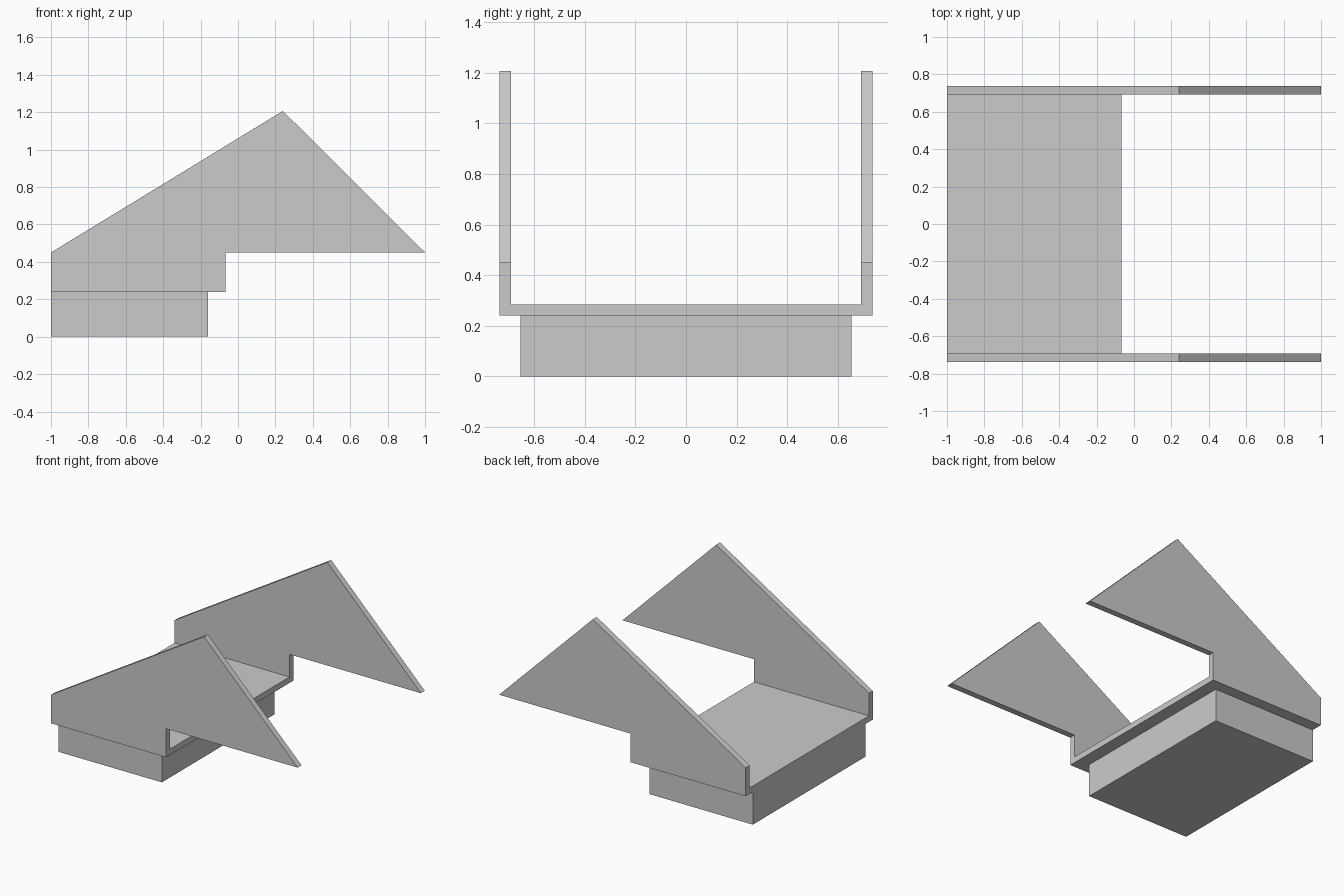
import bpy

if "Cube" in bpy.data.objects:
    bpy.data.objects.remove(bpy.data.objects["Cube"])

# Shared dimensions
BACK = -1.0
BASE_TOP = 0.24
OUTER, INNER = 0.737, 0.692


def extrude_profile(name, profile, y0, y1):
    """Solid made from an x-z outline (counter-clockwise seen from the front)."""
    n = len(profile)
    verts = [(x, y, z) for y in (y0, y1) for x, z in profile]
    faces = [tuple(range(n)), tuple(reversed(range(n, 2 * n)))]
    for i in range(n):
        j = (i + 1) % n
        faces.append((i, i + n, j + n, j))
    mesh = bpy.data.meshes.new(name)
    mesh.from_pydata(verts, [], faces)
    obj = bpy.data.objects.new(name, mesh)
    bpy.context.collection.objects.link(obj)
    return obj


def slab(name, x1, half_width, z0, z1):
    """Box that starts flush with the back edge."""
    outline = [(BACK, z0), (x1, z0), (x1, z1), (BACK, z1)]
    return extrude_profile(name, outline, -half_width, half_width)


# Base block and floor plate
slab("base_block", -0.16, 0.654, 0.0, BASE_TOP)
slab("floor_plate", -0.067, INNER, BASE_TOP, 0.284)

# Gable-shaped side panels, overhanging beyond the floor
panel = [(BACK, BASE_TOP), (-0.067, BASE_TOP), (-0.067, 0.45),
         (1.0, 0.45), (0.24, 1.207), (BACK, 0.45)]
extrude_profile("side_panel_front", panel, -OUTER, -INNER)
extrude_profile("side_panel_rear", panel, INNER, OUTER)
